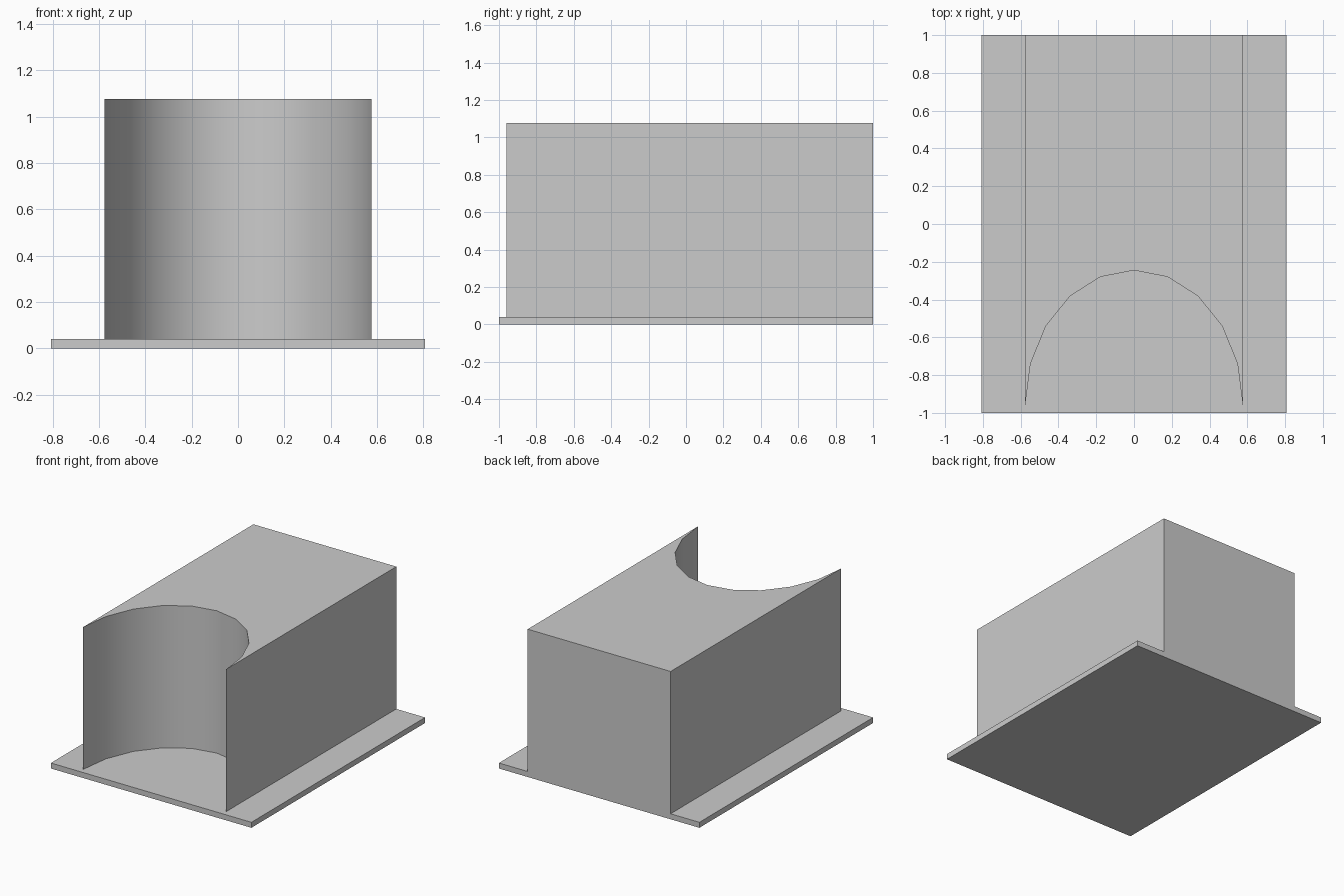
import bpy, bmesh
from math import sin, cos, pi, radians

cube = bpy.data.objects.get("Cube")
if cube:
    bpy.data.objects.remove(cube, do_unlink=True)

grey = bpy.data.materials.new("plain grey")
grey.use_nodes = True
COLOUR = (0.6, 0.6, 0.6, 1)
grey.diffuse_color = COLOUR
grey.node_tree.nodes["Principled BSDF"].inputs["Base Color"].default_value = COLOUR


def extrude_outline(name, outline, z0, z1):
    """Raise a flat outline (x, y) from z0 to z1 as a closed solid."""
    bm = bmesh.new()
    face = bm.faces.new([bm.verts.new((x, y, z0)) for x, y in outline])
    top = bmesh.ops.extrude_face_region(bm, geom=[face])["geom"]
    verts = [v for v in top if isinstance(v, bmesh.types.BMVert)]
    bmesh.ops.translate(bm, verts=verts, vec=(0, 0, z1 - z0))
    bmesh.ops.recalc_face_normals(bm, faces=bm.faces)
    mesh = bpy.data.meshes.new(name)
    bm.to_mesh(mesh)
    bm.free()
    mesh.materials.append(grey)
    obj = bpy.data.objects.new(name, mesh)
    bpy.context.collection.objects.link(obj)
    return obj


# Thin base plate
W, PLATE = 0.808, 0.04
extrude_outline("base_plate", [(-W, -1), (W, -1), (W, 1), (-W, 1)], 0, PLATE)

# Tall block with a half-oval hollow in its front
HALF, FRONT, DEPTH, STEPS = 0.576, -0.96, 0.715, 10
hollow = [(HALF * cos(pi * i / STEPS), FRONT + DEPTH * sin(pi * i / STEPS))
          for i in range(STEPS + 1)]
block = extrude_outline("hollowed_block",
                        hollow + [(-HALF, 1), (HALF, 1)], PLATE, 1.077)

# Smooth the hollow, keep the corners sharp
bpy.ops.object.select_all(action="DESELECT")
block.select_set(True)
bpy.context.view_layer.objects.active = block
bpy.ops.object.shade_smooth_by_angle(angle=radians(35))
